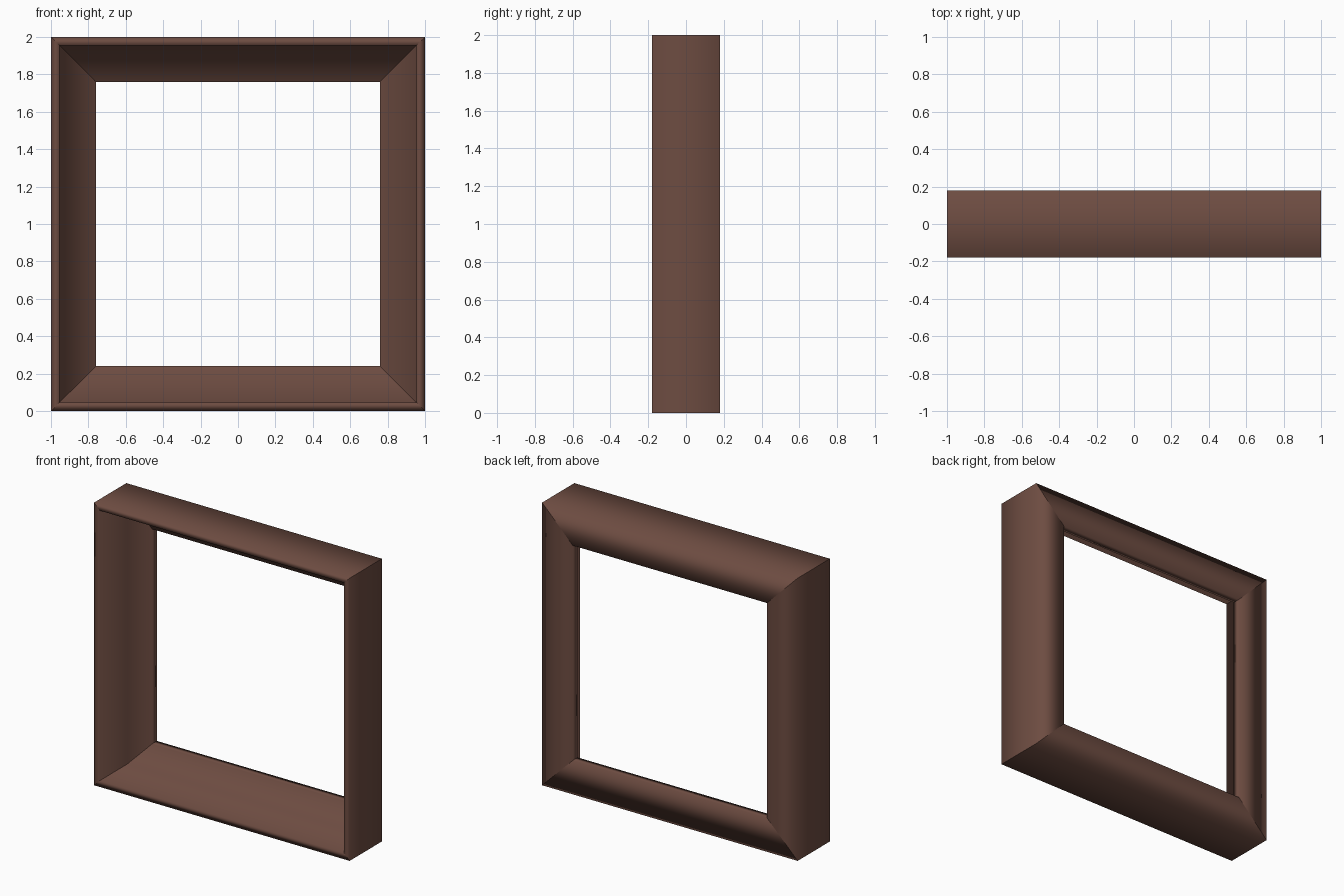
import bpy, bmesh

if "Cube" in bpy.data.objects:
    bpy.data.objects.remove(bpy.data.objects["Cube"])

# Single brown paint
brown = bpy.data.materials.new("wood_brown")
brown.diffuse_color = (0.153, 0.072, 0.053, 1)
brown.use_nodes = True
brown.node_tree.nodes["Principled BSDF"].inputs["Base Color"].default_value = brown.diffuse_color

# Rail profile: (distance in from the outer edge, y), rebate open to the front
profile = [(0.0, -0.18), (0.045, -0.18), (0.045, 0.125),
           (0.24, 0.125), (0.24, 0.18), (0.0, 0.18)]
corners = [(-1, -1), (1, -1), (1, 1), (-1, 1)]

# Sweep the profile round the square, with mitred corners
bm = bmesh.new()
rings = [[bm.verts.new((sx * (1 - d), y, 1 + sz * (1 - d))) for d, y in profile]
         for sx, sz in corners]
n = len(profile)
for i in range(4):
    a, b = rings[i], rings[(i + 1) % 4]
    for j in range(n):
        k = (j + 1) % n
        bm.faces.new((a[j], b[j], b[k], a[k])).smooth = True
bmesh.ops.recalc_face_normals(bm, faces=bm.faces[:])

# Rails are smooth across the profile, sharp at the mitre joints
for ring in rings:
    for j in range(n):
        bm.edges.get((ring[j], ring[(j + 1) % n])).smooth = False

mesh = bpy.data.meshes.new("window_frame")
bm.to_mesh(mesh)
bm.free()
mesh.materials.append(brown)
bpy.context.collection.objects.link(bpy.data.objects.new("window_frame", mesh))
